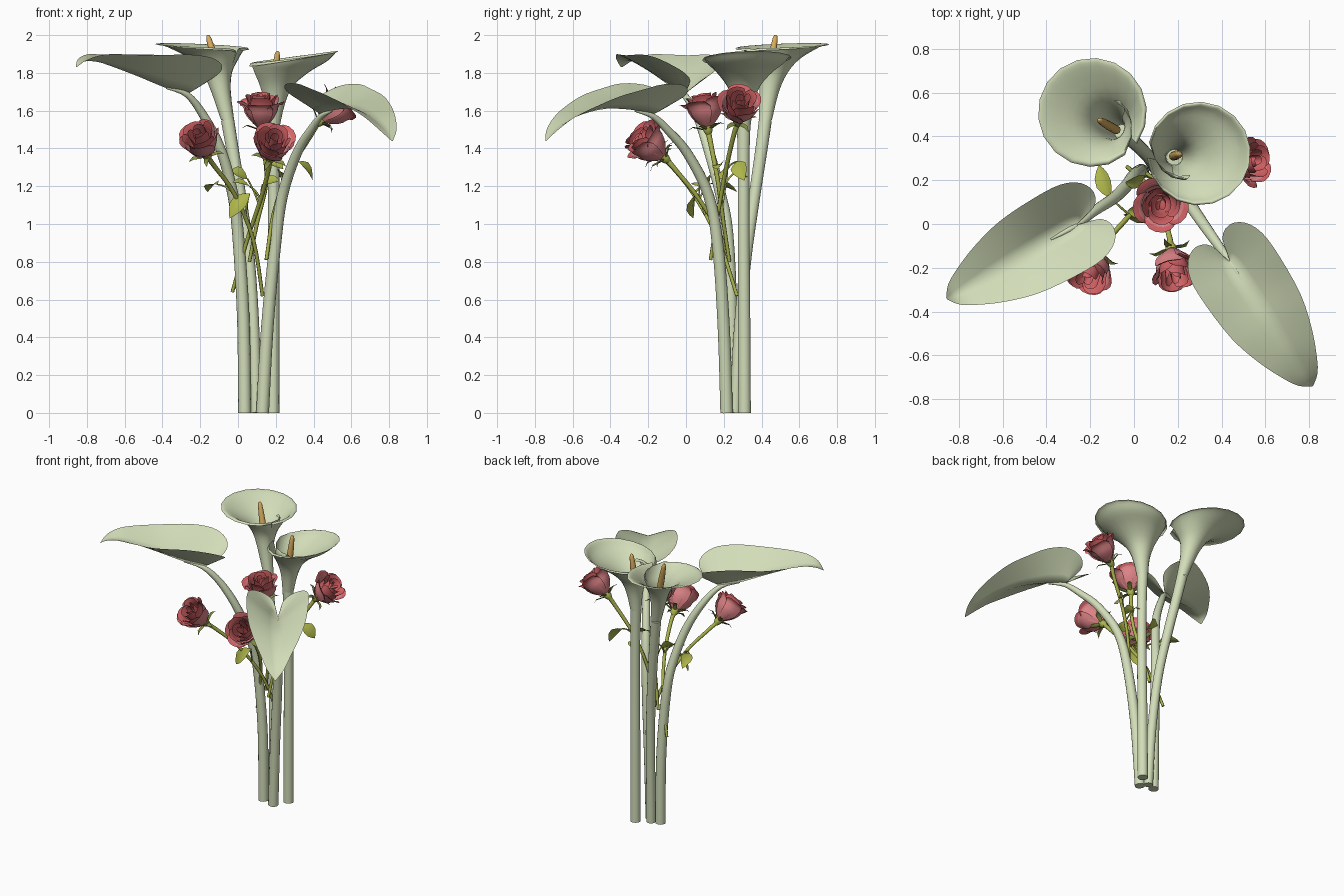
import bpy, bmesh, math, random
from mathutils import Vector

if "Cube" in bpy.data.objects:
    bpy.data.objects.remove(bpy.data.objects["Cube"])

random.seed(4)


def material(name, r, g, b):
    m = bpy.data.materials.new(name)
    m.diffuse_color = [(c / 255) ** 2.2 for c in (r, g, b)] + [1]
    m.use_nodes = True
    m.node_tree.nodes["Principled BSDF"].inputs["Base Color"].default_value = m.diffuse_color
    return m


PALE = material("pale green", 209, 220, 183)
OCHRE = material("spadix ochre", 214, 170, 95)
PINK = material("outer petal pink", 219, 130, 133)
RED = material("inner petal red", 210, 98, 101)
STEM = material("rose stem green", 170, 178, 78)
LEAF = material("rose leaf green", 172, 180, 76)
SEPAL = material("sepal green", 128, 140, 70)


def sheet(name, rows, mats, closed=False, caps=False, pick=None):
    """Skin a list of equally long point rows into one smooth surface."""
    n = len(rows[0])
    bm = bmesh.new()
    grid = [[bm.verts.new(p) for p in row] for row in rows]
    for i in range(len(rows) - 1):
        for j in range(n if closed else n - 1):
            k = (j + 1) % n
            f = bm.faces.new((grid[i][j], grid[i][k], grid[i + 1][k], grid[i + 1][j]))
            f.smooth = True
            f.material_index = pick(i / (len(rows) - 1)) if pick else 0
    if caps:
        bm.faces.new(grid[0][::-1])
        bm.faces.new(grid[-1])
    bmesh.ops.remove_doubles(bm, verts=bm.verts, dist=0.0002)
    mesh = bpy.data.meshes.new(name)
    bm.to_mesh(mesh)
    bm.free()
    for m in mats:
        mesh.materials.append(m)
    ob = bpy.data.objects.new(name, mesh)
    bpy.context.collection.objects.link(ob)
    return ob


def spline(pts, steps=4):
    """Catmull-Rom through tuples of any length."""
    out = []
    for i in range(len(pts) - 1):
        a, b, c, d = pts[max(i - 1, 0)], pts[i], pts[i + 1], pts[min(i + 2, len(pts) - 1)]
        for s in range(steps):
            t = s / steps
            out.append([0.5 * (2 * q + (r - p) * t + (2 * p - 5 * q + 4 * r - w) * t * t
                               + (3 * q - p - 3 * r + w) * t ** 3)
                        for p, q, r, w in zip(a, b, c, d)])
    return out + [list(pts[-1])]


def tube(name, pts, mat, sides=14, steps=4):
    """Round stem through (x, y, z, radius) points."""
    path = spline(pts, steps)
    rows = []
    for i, p in enumerate(path):
        tan = Vector(path[min(i + 1, len(path) - 1)][:3]) - Vector(path[max(i - 1, 0)][:3])
        q = Vector((0, 0, 1)).rotation_difference(tan)
        rows.append([Vector(p[:3]) + q @ Vector((math.cos(a), math.sin(a), 0)) * p[3]
                     for a in (2 * math.pi * j / sides for j in range(sides))])
    return sheet(name, rows, [mat], closed=True, caps=True)


# --- calla flowers: funnel with a rolled-in edge and a turned-down lip ---
def calla(name, rings, seam, slope, spadix):
    path = spline(rings, 3)
    rows = []
    for i, (x, y, z, r) in enumerate(path):
        f = i / (len(path) - 1)
        row = []
        for j in range(22):
            th = (2 * math.pi + 1.1) * j / 21
            roll = max(0, th - 2 * math.pi + 0.35) / 1.45
            m = 1 - 0.55 * roll * f
            a = seam + th
            dx, dy = r * m * math.cos(a), r * m * math.sin(a)
            row.append((x + dx, y + dy, z + f * f * (slope[0] * dx + slope[1] * dy) - 0.05 * roll * f))
        rows.append(row)
    sheet(name + "_spathe", rows, [PALE])
    (a, b) = spadix
    p = [tuple(u + (v - u) * t for u, v in zip(a, b)) for t in (0, 0.5, 0.93, 1)]
    tube(name + "_spadix", [q + (r,) for q, r in zip(p, (0.02, 0.021, 0.014, 0.004))], OCHRE, 10, 2)


calla("back_calla", [(-.055, .42, 1.55, .035), (-.09, .44, 1.70, .052), (-.11, .46, 1.80, .078),
                     (-.125, .475, 1.87, .125), (-.16, .495, 1.92, .188), (-.185, .508, 1.943, .232),
                     (-.19, .51, 1.938, .249)],
      math.radians(-35), (-.06, .05), ((-.08, .43, 1.72), (-.16, .475, 2.0)))
calla("right_calla", [(.185, .305, 1.52, .037), (.195, .305, 1.64, .055), (.205, .305, 1.73, .088),
                      (.235, .31, 1.80, .145), (.275, .318, 1.848, .2), (.293, .322, 1.88, .226),
                      (.296, .322, 1.875, .237)],
      math.radians(185), (.17, .03), ((.18, .31, 1.65), (.21, .32, 1.915)))
tube("back_calla_stem", [(.095, .26, 0, .03), (.085, .28, .4, .03), (.06, .315, .8, .03),
                         (.015, .36, 1.13, .031), (-.03, .40, 1.4, .033), (-.055, .42, 1.55, .035)], PALE)
tube("right_calla_stem", [(.185, .31, 0, .034), (.187, .308, .5, .033), (.19, .305, 1.0, .031),
                          (.188, .305, 1.35, .032), (.185, .305, 1.52, .037)], PALE)

# --- two large heart-shaped leaves with a creased midrib ---
# margin position along/across, matching midrib position, rise of the margin above the midrib
HEART = [(0, .004, 0, 0), (-.11, .03, 0, .06), (-.145, .09, 0, .10), (-.115, .155, .01, .135),
         (-.03, .196, .05, .16), (.11, .202, .14, .155), (.30, .187, .30, .10), (.45, .146, .45, .06),
         (.56, .1, .55, .035), (.64, .055, .635, .01), (.68, .004, .68, 0)]


def big_leaf(name, base, tip, rib, lift, flat):
    """flat scales the rise of each half of the blade beyond its lobe."""
    base = Vector(base)
    ax = (Vector(tip) - base).normalized()
    side = Vector((-ax.y, ax.x))
    rows = []
    for u, w, m, rise, z in spline([h + (z,) for h, z in zip(HEART, rib)], 3):
        row = []
        for s in (-1, -.75, -.5, -.25, 0, .25, .5, .75, 1):
            k = abs(s)
            p = base + ax * (m + (u - m) * k) + side * (w * s)
            fade = min(1, max(0, (u + .1) / .3))
            scale = lift * (1 + (flat[s > 0] - 1) * fade)
            row.append((p.x, p.y, z + rise * scale * k))
        rows.append(row)
    sheet(name, rows, [PALE])


big_leaf("left_leaf", (-.265, -.005), (-.855, -.34),
         (1.69, 1.69, 1.69, 1.693, 1.70, 1.722, 1.78, 1.83, 1.858, 1.86, 1.83), 1.13, (1, 1))
big_leaf("right_leaf", (.44, -.175), (.815, -.74),
         (1.58, 1.58, 1.58, 1.583, 1.59, 1.605, 1.61, 1.58, 1.54, 1.49, 1.44), 1.0, (.8, .75))
tube("left_leaf_stem", [(.035, .24, 0, .034), (.028, .24, .5, .033), (.0, .22, .95, .031),
                        (-.03, .18, 1.17, .029), (-.09, .12, 1.39, .027), (-.18, .06, 1.57, .023),
                        (-.27, -.01, 1.685, .016), (-.38, -.07, 1.72, .005)], PALE)
tube("right_leaf_stem", [(.13, .215, 0, .034), (.155, .2, .45, .033), (.195, .17, .87, .031),
                         (.235, .12, 1.15, .029), (.31, .01, 1.37, .026), (.38, -.09, 1.49, .022),
                         (.44, -.175, 1.57, .015), (.50, -.27, 1.598, .004)], PALE)


# --- roses: layered petals, sepals and hip on a thin stem ---
# petal count, radius, height, outward curl, angular span
LAYERS = [(5, .087, .175, .038, 1.75), (4, .07, .19, .019, 2.0),
          (3, .047, .19, .006, 2.5), (2, .024, .184, 0, 3.4)]


def rose(name, base, direction, spin):
    q = Vector(direction).normalized().to_track_quat('Z', 'Y')
    base = Vector(base)

    def place(r, a, z):
        return base + q @ Vector((r * math.cos(a), r * math.sin(a), z))

    for li, (n, R, H, curl, span) in enumerate(LAYERS):
        for k in range(n):
            mid = spin + li * 0.7 + 2 * math.pi * k / n
            droop = random.uniform(.5, 1.3)
            rows = []
            for i in range(8):
                h = i / 7
                row = []
                for j in range(7):
                    s = j / 3 - 1
                    r = R * (0.15 + 0.85 * math.sin(min(h * 2.3, 1.75))) + 0.01 * s * (1 - li / 5) * h
                    lip = max(0, h - .68) / .32
                    r += curl * droop * lip ** 1.5 * (1 - .5 * s * s)
                    z = H * h * (1 - .16 * s ** 4) - curl * .6 * droop * lip ** 2
                    row.append(place(r, mid + s * span / 2 * (1 - .15 * lip * abs(s)), z))
                rows.append(row)
            sheet(f"{name}_petal_{li}_{k}", rows, [PINK, RED],
                  pick=lambda t, li=li: 1 if li > 0 or t > .72 else 0)
    for k in range(5):
        a = spin + 2 * math.pi * k / 5
        rows = [[place(r, a - w, z), place(r + .004, a, z - .004), place(r, a + w, z)]
                for r, z, w in ((.012, -.004, .6), (.045, .01, .34), (.075, .022, .16), (.1, .012, .01))]
        sheet(f"{name}_sepal_{k}", rows, [SEPAL])
    d = q @ Vector((0, 0, 1))
    tube(name + "_hip", [(*(base + d * t), r) for t, r in ((-.035, .013), (-.012, .025), (.012, .028))],
         STEM, 10, 3)


ROSES = {  # bloom base, facing, lower stem points
    "left_rose": ((-.165, -.135, 1.365), (-.28, -.66, .66),
                  [(-.12, -.07, 1.30), (-.02, .04, 1.16), (.08, .17, .92), (.13, .27, .62)]),
    "middle_rose": ((.125, .115, 1.505), (-.02, -.18, 1),
                    [(.14, .14, 1.38), (.15, .17, 1.22), (.10, .2, 1.0), (.06, .23, .8)]),
    "front_rose": ((.17, -.115, 1.35), (.13, -.75, .6),
                   [(.16, -.05, 1.28), (.12, .07, 1.13), (.05, .19, .92), (-.03, .26, .64)]),
    "right_rose": ((.435, .275, 1.545), (.7, .08, .65),
                   [(.38, .25, 1.46), (.27, .21, 1.28), (.19, .17, 1.06), (.15, .13, .81)]),
}
for i, (name, (base, face, low)) in enumerate(ROSES.items()):
    rose(name, base, face, i * 0.9)
    end = Vector(base) - Vector(face).normalized() * .02
    pts = low[::-1]
    tube(name + "_stem", [(*p, .0095 + .001 * k) for k, p in enumerate(pts)] + [(*end, .015)], STEM, 8, 4)


# --- small rose leaflets on stalks ---
def leaflet(name, root, base, tip, width, normal):
    base, tip = Vector(base), Vector(tip)
    side = (tip - base).cross(Vector(normal)).normalized()
    up = Vector(normal).normalized()
    rows = []
    for t, w in ((0, .02), (.15, .6), (.4, 1.1), (.65, 1), (.85, .55), (1, .02)):
        c = base.lerp(tip, t) + up * (.1 * math.sin(math.pi * t) * (tip - base).length)
        rows.append([c + side * (w * width * s) + up * (abs(s) * w * width * .3) for s in (-1, -.5, 0, .5, 1)])
    sheet(name, rows, [LEAF])
    mid = (Vector(root) + base) / 2 + Vector((0, 0, .012))
    tube(name + "_stalk", [(*root, .006), (*mid, .005), (*base, .004)], STEM, 6, 3)


LEAFLETS = [  # stalk root, leaf base, leaf tip, half width, facing
    ((.04, .10, 1.05), (.06, .06, 1.16), (-.045, .04, 1.03), .042, (-.2, -.8, .5)),
    ((-.02, .04, 1.16), (-.11, .12, 1.21), (-.16, .27, 1.17), .034, (-.3, 0, 1)),
    ((.12, .19, 1.08), (.05, .22, 1.24), (-.04, .19, 1.28), .036, (.2, -.7, .7)),
    ((.27, .21, 1.28), (.32, .27, 1.33), (.395, .31, 1.23), .04, (.6, -.4, .6)),
    ((.12, .07, 1.13), (.13, .12, 1.21), (.22, .10, 1.23), .034, (0, -.6, .8)),
    ((.15, .15, 1.26), (.16, .19, 1.32), (.24, .17, 1.29), .034, (.2, -.5, .8)),
    ((.12, .07, 1.13), (.06, .07, 1.2), (-.03, .06, 1.22), .03, (0, -.4, .9)),
    ((.24, .2, 1.2), (.22, .27, 1.28), (.2, .33, 1.25), .038, (.6, 0, .8)),
]
for i, args in enumerate(LEAFLETS):
    leaflet(f"leaflet_{i}", *args)
